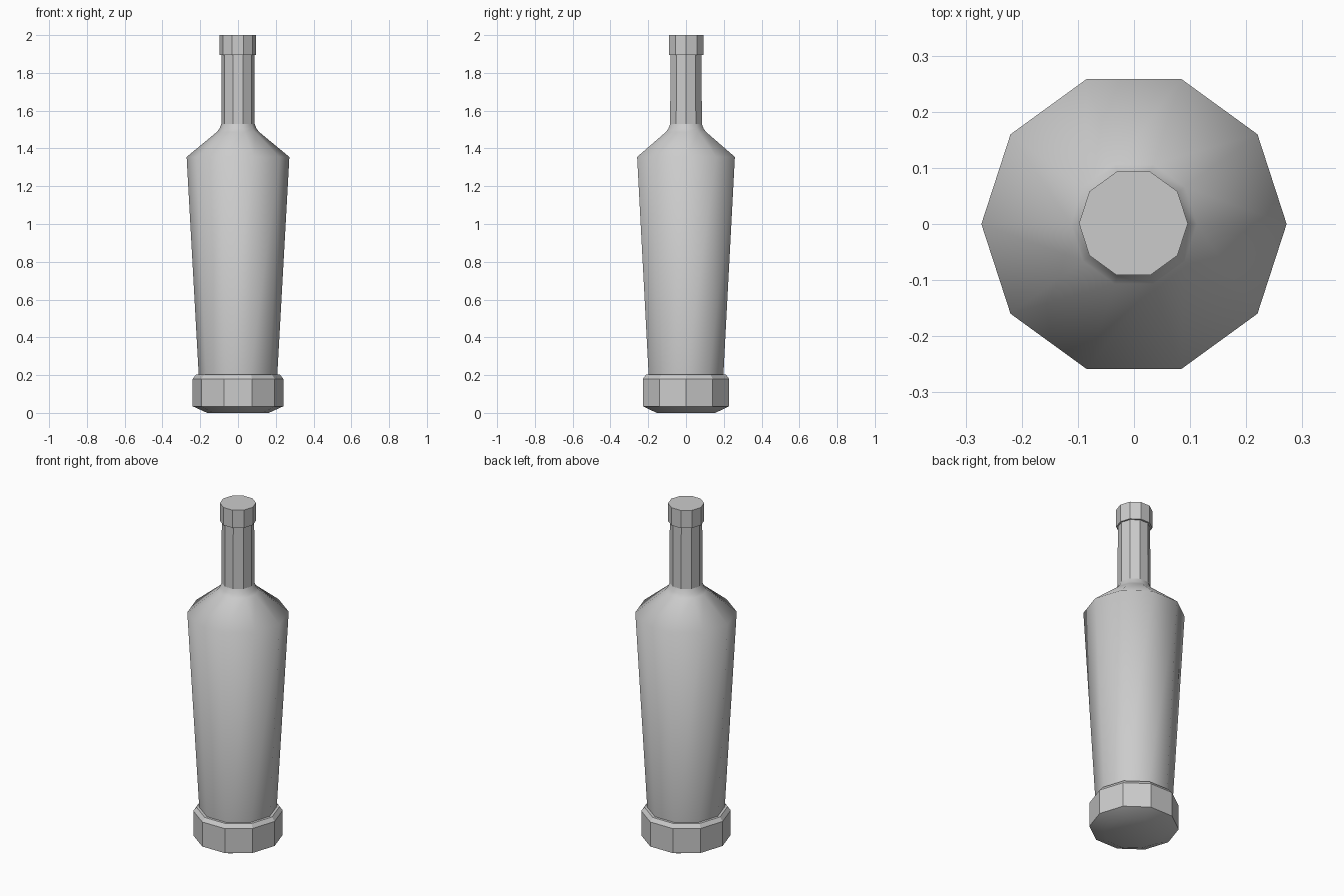
import bpy, bmesh
from math import cos, sin, tau

if "Cube" in bpy.data.objects:
    bpy.data.objects.remove(bpy.data.objects["Cube"])

SIDES = 10


def lathe(name, profile, smooth_bands=(), cap_bottom=False, cap_top=False, offset=(0, 0)):
    """Ten-sided turned part from (radius, z) points; listed bands are smooth shaded."""
    bm = bmesh.new()
    rings = []
    for r, z in profile:
        rings.append([bm.verts.new((r * cos(tau * i / SIDES) + offset[0],
                                    r * sin(tau * i / SIDES) + offset[1], z))
                      for i in range(SIDES)])
    for band, (lo, hi) in enumerate(zip(rings, rings[1:])):
        for i in range(SIDES):
            j = (i + 1) % SIDES
            face = bm.faces.new((lo[i], lo[j], hi[j], hi[i]))
            face.smooth = band in smooth_bands
    if cap_bottom:
        bm.faces.new(rings[0][::-1]).smooth = 0 in smooth_bands
    if cap_top:
        bm.faces.new(rings[-1])
    mesh = bpy.data.meshes.new(name)
    bm.to_mesh(mesh)
    bm.free()
    obj = bpy.data.objects.new(name, mesh)
    bpy.context.collection.objects.link(obj)
    # keep the rim of smooth regions crisp where they meet flat faces
    bpy.context.view_layer.objects.active = obj
    return obj


# Underside: shallow, smooth dish
lathe("underside", [(0.163, 0.0), (0.24, 0.035)], {0}, cap_bottom=True)

# Base band with bevelled upper lip, faceted
lathe("base_band", [(0.24, 0.035), (0.24, 0.18), (0.223, 0.202), (0.208, 0.202)])

# Tapered body and sloping shoulder, smooth
lathe("body", [(0.208, 0.202), (0.272, 1.355), (0.112, 1.487), (0.098, 1.505), (0.088, 1.53)],
      {0, 1, 2, 3})

# Neck, faceted
lathe("neck", [(0.088, 1.53), (0.087, 1.9)])

# Cap with flat top
lathe("cap", [(0.086, 1.895), (0.097, 1.895), (0.097, 2.0)], cap_top=True, offset=(-0.001, 0.001))
